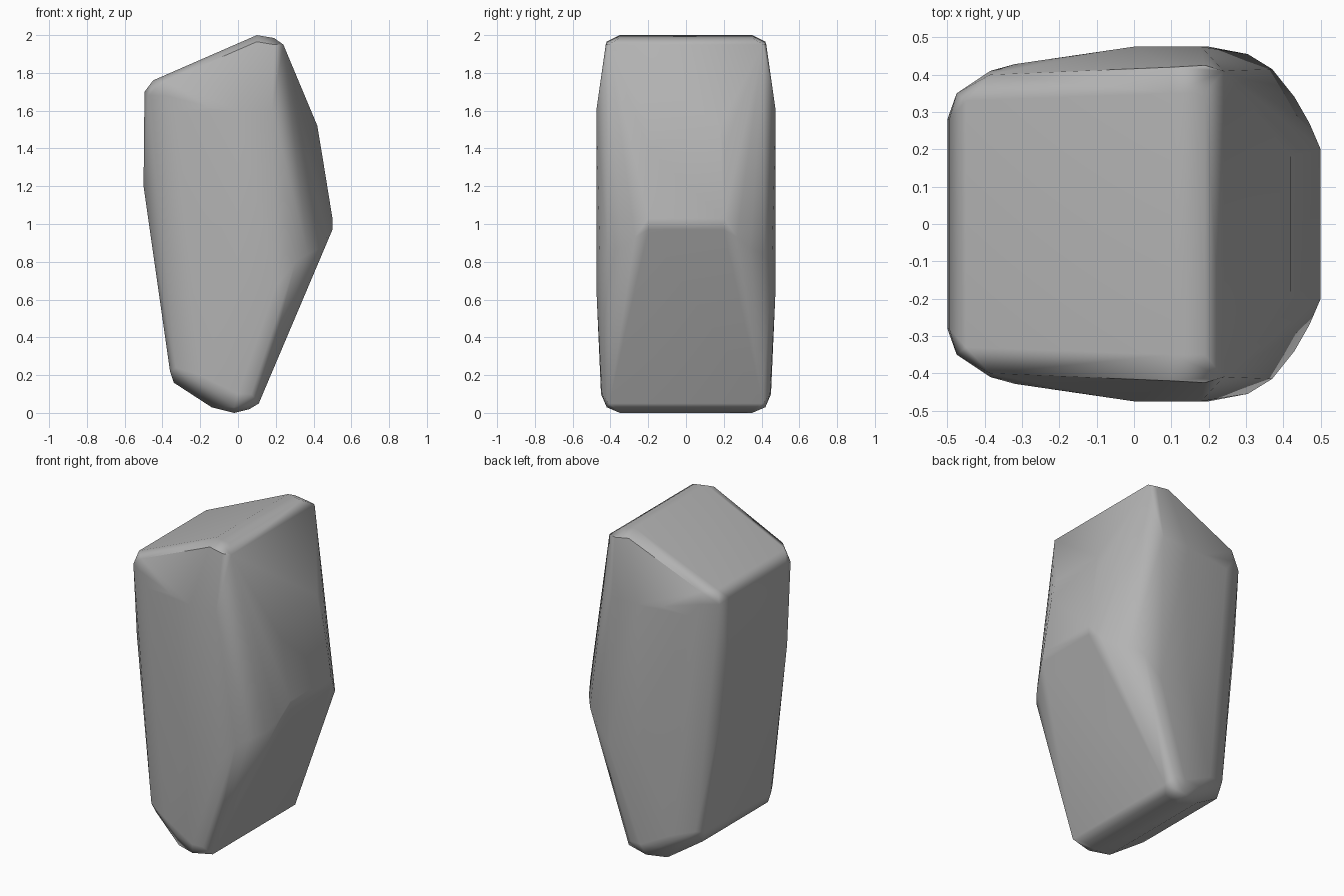
import bpy
import bmesh
from math import radians

cube = bpy.data.objects.get("Cube")
if cube:
    bpy.data.objects.remove(cube, do_unlink=True)

# Stone colour
grey = bpy.data.materials.new("stone grey")
grey.use_nodes = True
colour = (0.45, 0.45, 0.45, 1)
grey.diffuse_color = colour
grey.node_tree.nodes["Principled BSDF"].inputs["Base Color"].default_value = colour

# Corners of one half: x, half width, z
top_cap = [(-.45, .33, 1.76), (-.385, .40, 1.755), (.10, .35, 2), (.10, .42, 1.965),
           (.19, .35, 1.985), (.19, .425, 1.95), (.24, .41, 1.95)]
left_edge = [(-.495, .28, 1.7), (-.475, .35, 1.68), (-.5, .28, 1.2),
             (-.36, .32, .22), (-.34, .32, .16), (-.33, .38, .24), (-.385, .41, 1.68)]
broad_side = [(-.32, .428, 1.6), (-.15, .452, 1.62), (0, .475, 1.6), (.18, .475, 1.6),
              (.0, .475, .75), (.2, .475, .67), (-.2, .43, .2)]
right_ridge = [(.42, .18, 1.52), (.44, .2, 1.4), (.5, .2, 1.03), (.5, .2, .97),
               (.47, .27, .93), (.43, .34, .87), (.37, .415, .84), (.305, .455, .8)]
bottom_cap = [(-.14, .38, .03), (-.12, .43, .11), (-.02, .35, 0), (-.02, .42, .03),
              (0, .45, .1), (.06, .35, .02), (.07, .445, .1), (.11, .405, .05)]

# Rounded boulder, mirrored front to back and wrapped in a convex skin
bm = bmesh.new()
for x, y, z in top_cap + left_edge + broad_side + right_ridge + bottom_cap:
    for side in (-1, 1):
        bm.verts.new((x, y * side, z))
hull = bmesh.ops.convex_hull(bm, input=bm.verts[:])
loose = [v for v in bm.verts if not v.link_faces]
bmesh.ops.delete(bm, geom=loose, context="VERTS")
bmesh.ops.dissolve_limit(bm, angle_limit=radians(1.5), verts=bm.verts[:], edges=bm.edges[:])
bmesh.ops.recalc_face_normals(bm, faces=bm.faces[:])

mesh = bpy.data.meshes.new("boulder")
bm.to_mesh(mesh)
bm.free()
mesh.materials.append(grey)
boulder = bpy.data.objects.new("boulder", mesh)
bpy.context.collection.objects.link(boulder)

# Smooth faces with the sharpest corners kept
bpy.context.view_layer.objects.active = boulder
boulder.select_set(True)
bpy.ops.object.shade_smooth_by_angle(angle=radians(40))
weighted = boulder.modifiers.new("soft facets", "WEIGHTED_NORMAL")
weighted.keep_sharp = True
